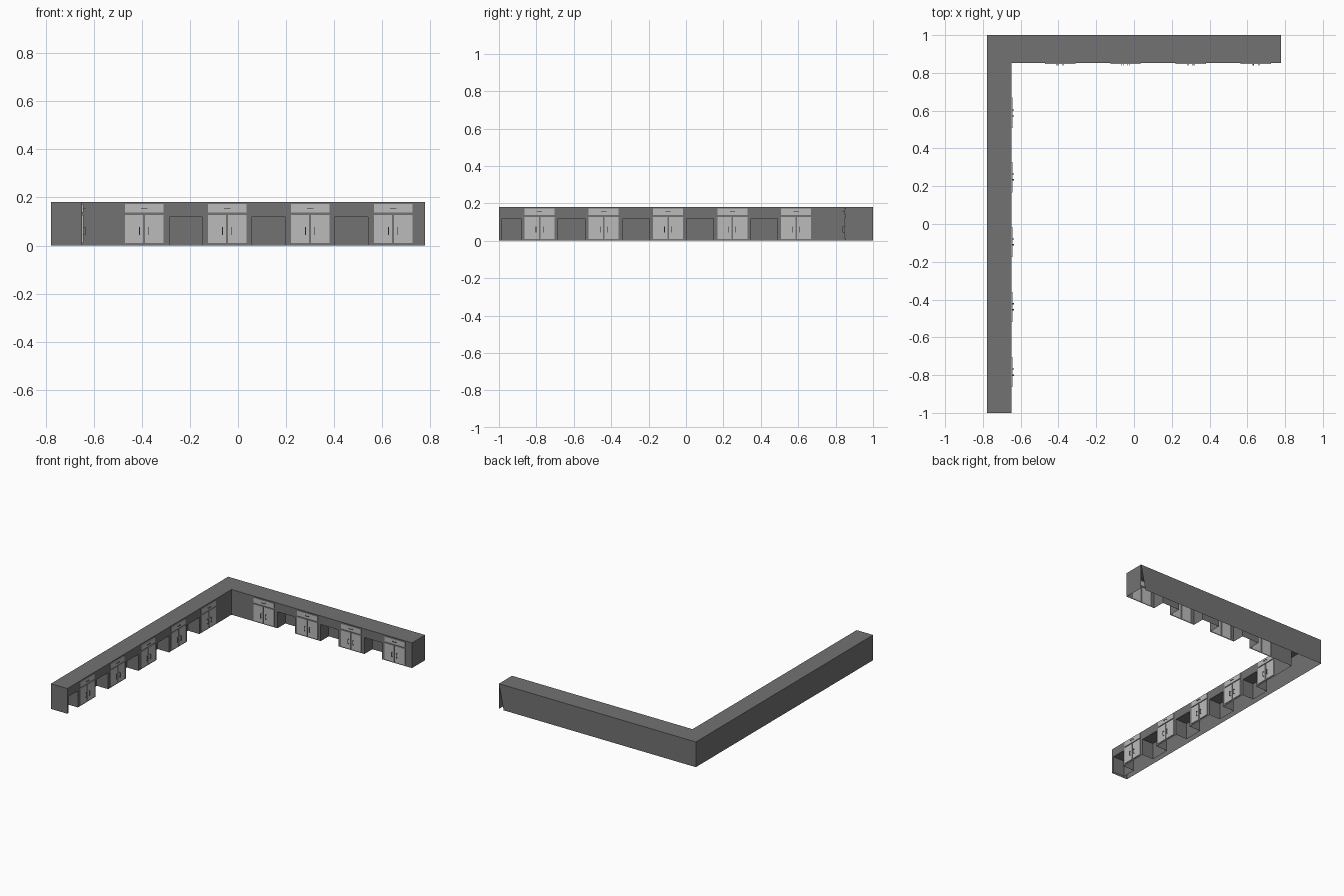
import bpy, bmesh

if "Cube" in bpy.data.objects:
    bpy.data.objects.remove(bpy.data.objects["Cube"])

X, H = 0.778, 0.18            # half width, counter height
FX, FY = -0.648, 0.852        # front planes of the left and back runs
KNEE_H, KNEE_D = 0.118, 0.09  # knee space height and depth
PROUD = 0.005                 # how far doors stand out


def material(name, v):
    m = bpy.data.materials.new(name)
    m.diffuse_color = (v, v, v, 1)
    m.use_nodes = True
    m.node_tree.nodes["Principled BSDF"].inputs["Base Color"].default_value = m.diffuse_color
    return m


body_mat = material("dark_grey", 0.17)
door_mat = material("light_grey", 0.5)
handle_mat = material("handle_grey", 0.2)


def make(name, faces, mat):
    bm = bmesh.new()
    for f in faces:
        bm.faces.new([bm.verts.new(p) for p in f])
    bmesh.ops.remove_doubles(bm, verts=bm.verts, dist=1e-5)
    me = bpy.data.meshes.new(name)
    bm.to_mesh(me)
    bm.free()
    me.materials.append(mat)
    ob = bpy.data.objects.new(name, me)
    bpy.context.collection.objects.link(ob)


# Run coordinates: u along the run, d outward from its front, z up
def back_run(u, d, z):
    return (u, FY - d, z)


def left_run(u, d, z):
    return (FX + d, u, z)


def box(to, u0, u1, d0, d1, z0, z1):
    """Block with an open back, as door and handle fronts are."""
    a = [to(u, d0, z) for u, z in ((u0, z0), (u1, z0), (u1, z1), (u0, z1))]
    b = [to(u, d1, z) for u, z in ((u0, z0), (u1, z0), (u1, z1), (u0, z1))]
    return [b] + [[a[i], a[(i + 1) % 4], b[(i + 1) % 4], b[i]] for i in range(4)]


def door_rects(c):
    return [(c - .08, c + .08, .137, .173),
            (c - .08, c - .004, .01, .127), (c + .004, c + .08, .01, .127)]


def wall(to, u0, u1, holes):
    """Front panel with rectangular openings."""
    us = sorted({u0, u1} | {u for h in holes for u in h[:2]})
    zs = sorted({0, H} | {z for h in holes for z in h[2:]})
    out = []
    for a, b in zip(us, us[1:]):
        for p, q in zip(zs, zs[1:]):
            u, z = (a + b) / 2, (p + q) / 2
            if not any(h[0] < u < h[1] and h[2] < z < h[3] for h in holes):
                out.append([to(a, 0, p), to(b, 0, p), to(b, 0, q), to(a, 0, q)])
    return out


def knee_space(to, a, b):
    k, h = -KNEE_D, KNEE_H
    return [[to(a, k, 0), to(b, k, 0), to(b, k, h), to(a, k, h)],
            [to(a, 0, 0), to(a, k, 0), to(a, k, h), to(a, 0, h)],
            [to(b, k, 0), to(b, 0, 0), to(b, 0, h), to(b, k, h)],
            [to(a, k, h), to(b, k, h), to(b, 0, h), to(a, 0, h)]]


def handle(to, u, z, lu, lz):
    """Bar on two posts, long in u or in z."""
    t, p, r = .0015, PROUD, PROUD + .007
    out = box(to, u - lu, u + lu, r, r + .002, z - lz, z + lz)
    for s in (-1, 1):
        pu, pz = u + s * (lu - t), z + s * (lz - t)
        out += box(to, pu - t, pu + t, p, r, pz - t, pz + t)
    return out


def build_run(name, to, u0, u1, cabinets, knees):
    holes = [r for c in cabinets for r in door_rects(c)]
    holes += [(a, b, 0, KNEE_H) for a, b in knees]
    make(name + "_front_panel", wall(to, u0, u1, holes), body_mat)
    for a, b in knees:
        make(name + "_knee_space", knee_space(to, a, b), body_mat)
    for c in cabinets:
        doors = [f for r in door_rects(c) for f in box(to, r[0], r[1], 0, PROUD, r[2], r[3])]
        make(name + "_doors_and_drawer", doors, door_mat)
        pulls = handle(to, c, .155, .014, .0015)
        for s in (-1, 1):
            pulls += handle(to, c + s * .019, .06, .0015, .017)
        make(name + "_handles", pulls, handle_mat)


build_run("back", back_run, FX, X, [-.39, -.045, .30, .645],
          [(-.285, -.147), (.057, .197), (.402, .541)])
build_run("left", left_run, -1, FY, [-.783, -.44, -.096, .248, .589],
          [(-.985, -.882), (-.685, -.54), (-.338, -.198), (.005, .147), (.348, .49)])

# Worktop and outer walls; the underside is open
make("worktop", [[(-X, -1, H), (FX, -1, H), (FX, FY, H), (-X, FY, H)],
                 [(-X, FY, H), (FX, FY, H), (FX, 1, H), (-X, 1, H)],
                 [(FX, FY, H), (X, FY, H), (X, 1, H), (FX, 1, H)]], body_mat)
make("outer_walls", [[(-X, 1, 0), (-X, -1, 0), (-X, -1, H), (-X, 1, H)],
                     [(.74, 1, 0), (-X, 1, 0), (-X, 1, H), (X, 1, H)],
                     [(X, FY, 0), (X, 1, 0), (X, 1, H), (X, FY, H)],
                     [(-X, -1, 0), (FX, -1, 0), (FX, -1, H), (-X, -1, H)]], body_mat)
